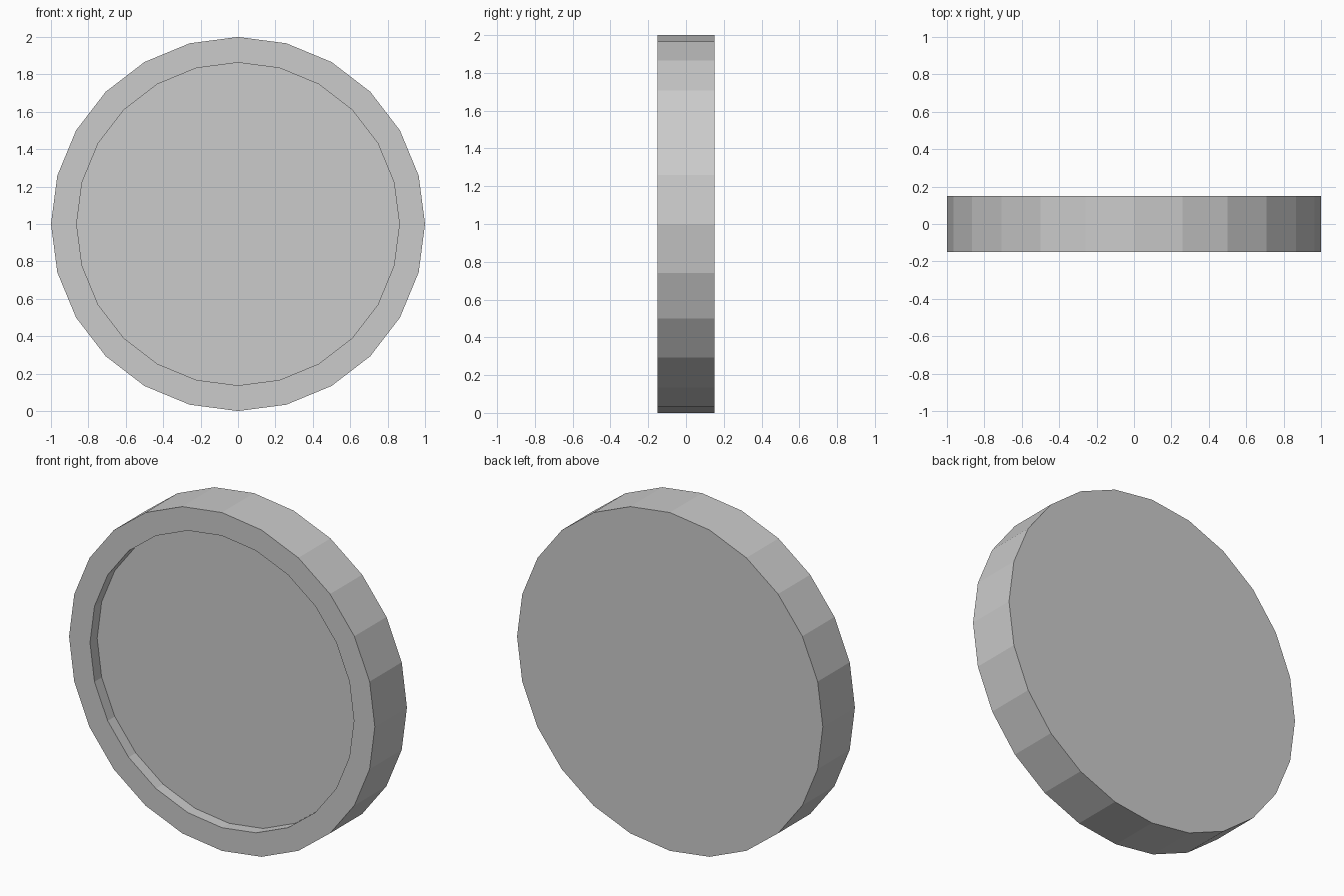
import bpy, bmesh
from math import sin, cos, tau

if "Cube" in bpy.data.objects:
    bpy.data.objects.remove(bpy.data.objects["Cube"])

SIDES = 24
# (radius, y) rings from the back face, over the rim, into the front recess
PROFILE = [(1.0, 0.15), (1.0, -0.15), (0.863, -0.15), (0.863, -0.083)]

bm = bmesh.new()


def ring(radius, y):
    return [bm.verts.new((radius * sin(tau * i / SIDES), y,
                          1 + radius * cos(tau * i / SIDES))) for i in range(SIDES)]


rings = [ring(r, y) for r, y in PROFILE]

# Outer wall, front rim and recess wall
for a, b in zip(rings, rings[1:]):
    for i in range(SIDES):
        j = (i + 1) % SIDES
        bm.faces.new((a[i], a[j], b[j], b[i]))

# Back face and recess floor
bm.faces.new(rings[0])
bm.faces.new(rings[-1])
bmesh.ops.recalc_face_normals(bm, faces=bm.faces)

mesh = bpy.data.meshes.new("recessed_disc")
bm.to_mesh(mesh)
bm.free()
disc = bpy.data.objects.new("recessed_disc", mesh)
bpy.context.collection.objects.link(disc)
